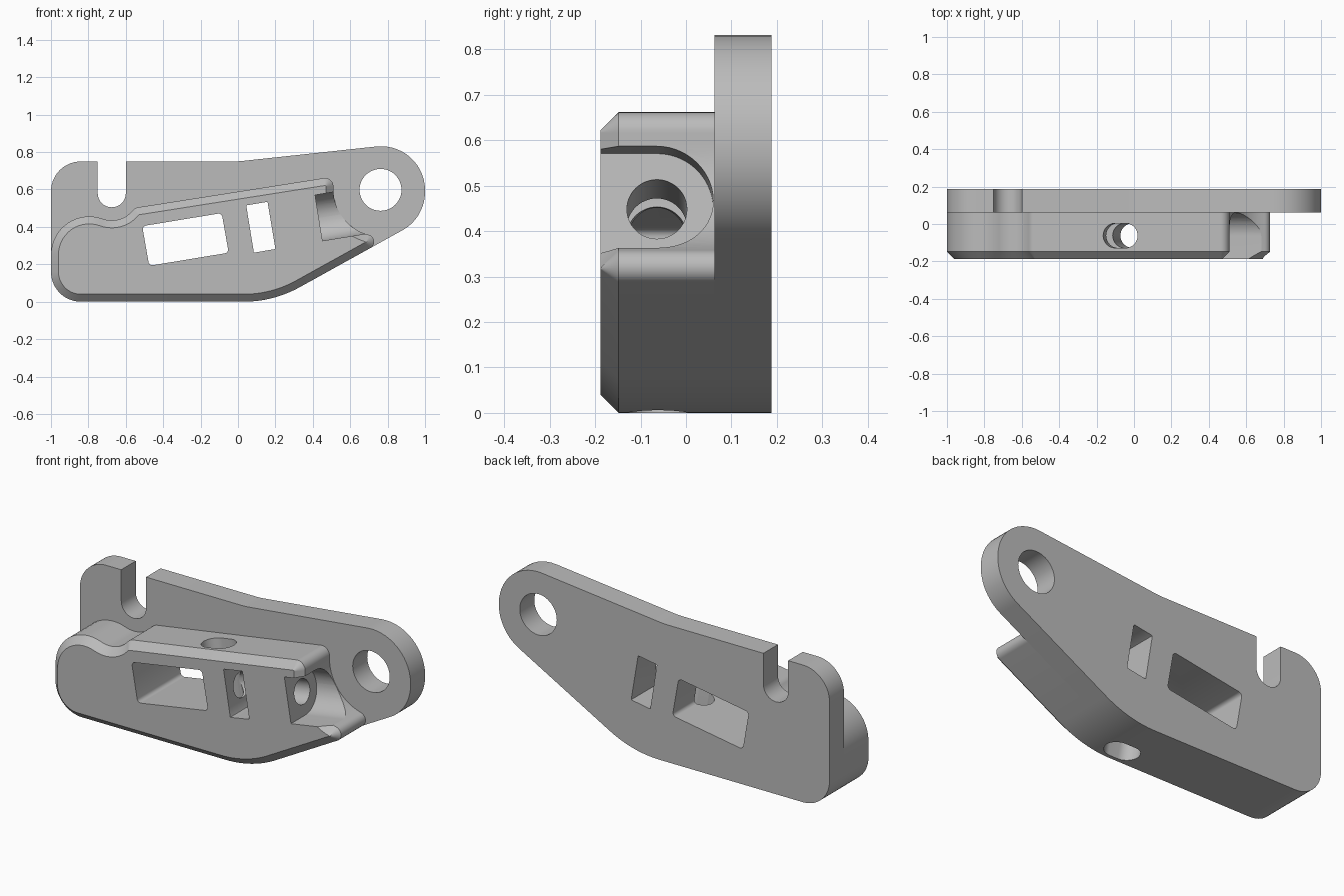
import bpy, bmesh, math
from mathutils import Vector

if "Cube" in bpy.data.objects:
    bpy.data.objects.remove(bpy.data.objects["Cube"])

BACK, SEAM, CHAMFER_START, FRONT = 0.188, 0.0625, -0.148, -0.188
CHAMFER = 0.04
TILT = math.radians(9.3)
ALONG = Vector((math.cos(TILT), 0, math.sin(TILT)))
ACROSS = Vector((-math.sin(TILT), 0, math.cos(TILT)))
SIDE = Vector((0, 1, 0))

grey = bpy.data.materials.new("light grey")
grey.use_nodes = True
colour = (0.50, 0.50, 0.50, 1)
grey.diffuse_color = colour
grey.node_tree.nodes["Principled BSDF"].inputs["Base Color"].default_value = colour


def rounded(corners, inset=0.0, segs=14):
    """Counterclockwise corners (x, z, radius) to a rounded, optionally inset outline."""
    n = len(corners)
    pts = [Vector(c[:2]) for c in corners]
    out = []
    for i in range(n):
        p, r = pts[i], corners[i][2]
        d0 = (p - pts[i - 1]).normalized()
        d1 = (pts[(i + 1) % n] - p).normalized()
        n0, n1 = Vector((-d0.y, d0.x)), Vector((-d1.y, d1.x))
        turn = math.atan2(d0.x * d1.y - d0.y * d1.x, d0.dot(d1))
        s = 1 if turn > 0 else -1
        p = p + (n0 + n1) * inset / (1 + n0.dot(n1))
        if r == 0:
            out.append(p)
            continue
        r = max(r - s * inset, 0.003)
        start = p - d0 * r * math.tan(abs(turn) / 2)
        centre = start + n0 * s * r
        a0 = math.atan2(start.y - centre.y, start.x - centre.x)
        for k in range(segs + 1):
            a = a0 + turn * k / segs
            out.append(centre + r * Vector((math.cos(a), math.sin(a))))
    return out


def circle(x, z, r, segs=48):
    return [Vector((x + r * math.cos(k * math.tau / segs),
                    z + r * math.sin(k * math.tau / segs))) for k in range(segs)]


def loft(name, loops):
    """Skin matching loops and cap both ends."""
    bm = bmesh.new()
    rings = [[bm.verts.new(p) for p in loop] for loop in loops]
    for a, b in zip(rings, rings[1:]):
        for i in range(len(a)):
            j = (i + 1) % len(a)
            bm.faces.new((a[i], a[j], b[j], b[i]))
    bm.faces.new(rings[0])
    bm.faces.new(rings[-1][::-1])
    bmesh.ops.recalc_face_normals(bm, faces=bm.faces)
    mesh = bpy.data.meshes.new(name)
    bm.to_mesh(mesh)
    bm.free()
    mesh.materials.append(grey)
    obj = bpy.data.objects.new(name, mesh)
    bpy.context.collection.objects.link(obj)
    return obj


def at_y(outline, y):
    return [Vector((p.x, y, p.y)) for p in outline]


def sweep(name, outline, origin, u, v, axis, a, b):
    """Extrude an outline drawn on u, v along an axis from a to b."""
    return loft(name, [[origin + u * p.x + v * p.y + axis * t for p in outline]
                       for t in (a, b)])


def combine(target, tool, operation):
    mod = target.modifiers.new(operation.lower(), "BOOLEAN")
    mod.operation, mod.object, mod.solver = operation, tool, "EXACT"
    bpy.ops.object.select_all(action="DESELECT")
    bpy.context.view_layer.objects.active = target
    target.select_set(True)
    bpy.ops.object.modifier_apply(modifier=mod.name)
    bpy.data.objects.remove(tool)


# Back plate with the open slot in its top edge
heel, belly = (-1, 0, 0.16), (0.19, 0, 0.62)
plate_shape = rounded([
    heel, belly, (1, 0.449, 0.235), (1, 0.858, 0.235), (0, 0.75, 0.5),
    (-0.6, 0.75, 0), (-0.6, 0.505, 0.0745), (-0.75, 0.505, 0.0745),
    (-0.75, 0.75, 0), (-1, 0.75, 0.16)])
body = loft("bracket_body", [at_y(plate_shape, BACK), at_y(plate_shape, SEAM)])

# Raised block with a chamfered front rim
block = [heel, belly, (0.792, 0.334, 0.038), (0.51, 0.405, 0.25),
         (0.51, 0.669, 0.045), (-0.551, 0.502, 0.05),
         (-0.629, 0.409, 0.145), (-1, 0.544, 0.205)]
outer, inner = rounded(block), rounded(block, CHAMFER)
raised_block = loft("raised_block", [at_y(outer, SEAM), at_y(outer, CHAMFER_START),
                                     at_y(inner, FRONT)])
combine(body, raised_block, "UNION")

# Openings running front to back
openings = {
    "pivot_hole": circle(0.762, 0.598, 0.112),
    "large_window": rounded([(-0.475, 0.192, 0.02), (-0.05, 0.262, 0.02),
                             (-0.087, 0.474, 0.02), (-0.512, 0.404, 0.02)], segs=5),
    "small_window": rounded([(0.085, 0.262, 0.004), (0.2, 0.282, 0.004),
                             (0.158, 0.534, 0.004), (0.044, 0.515, 0.004)], segs=2),
}
for name, outline in openings.items():
    cutter = loft(name + "_cutter", [at_y(outline, -0.4), at_y(outline, 0.4)])
    combine(body, cutter, "DIFFERENCE")

# Round-bottomed pocket in the end of the block
pocket = rounded([(-0.25, -0.124, 0), (0.124, -0.124, 0.1239),
                  (0.124, 0.124, 0.1239), (-0.25, 0.124, 0)])
seat = Vector((0.432, -0.064, 0.448))
combine(body, sweep("pocket_cutter", pocket, seat, SIDE, ACROSS, ALONG, 0, 0.4),
        "DIFFERENCE")

# Lengthwise bore from the pocket into the large window
combine(body, sweep("bore_cutter", circle(0, 0, 0.066), seat, SIDE, ACROSS, ALONG,
                    -0.62, 0.1), "DIFFERENCE")

# Oblong passage from the top of the block to its underside
oblong = rounded([(-0.093, -0.066, 0.0658), (0.093, -0.066, 0.0658),
                  (0.093, 0.066, 0.0658), (-0.093, 0.066, 0.0658)])
combine(body, sweep("passage_cutter", oblong, Vector((-0.0725, -0.062, 0.575)),
                    ALONG, SIDE, ACROSS, -0.8, 0.3), "DIFFERENCE")

# Smooth curved walls, crisp edges
bpy.ops.object.shade_smooth_by_angle(angle=math.radians(25))
